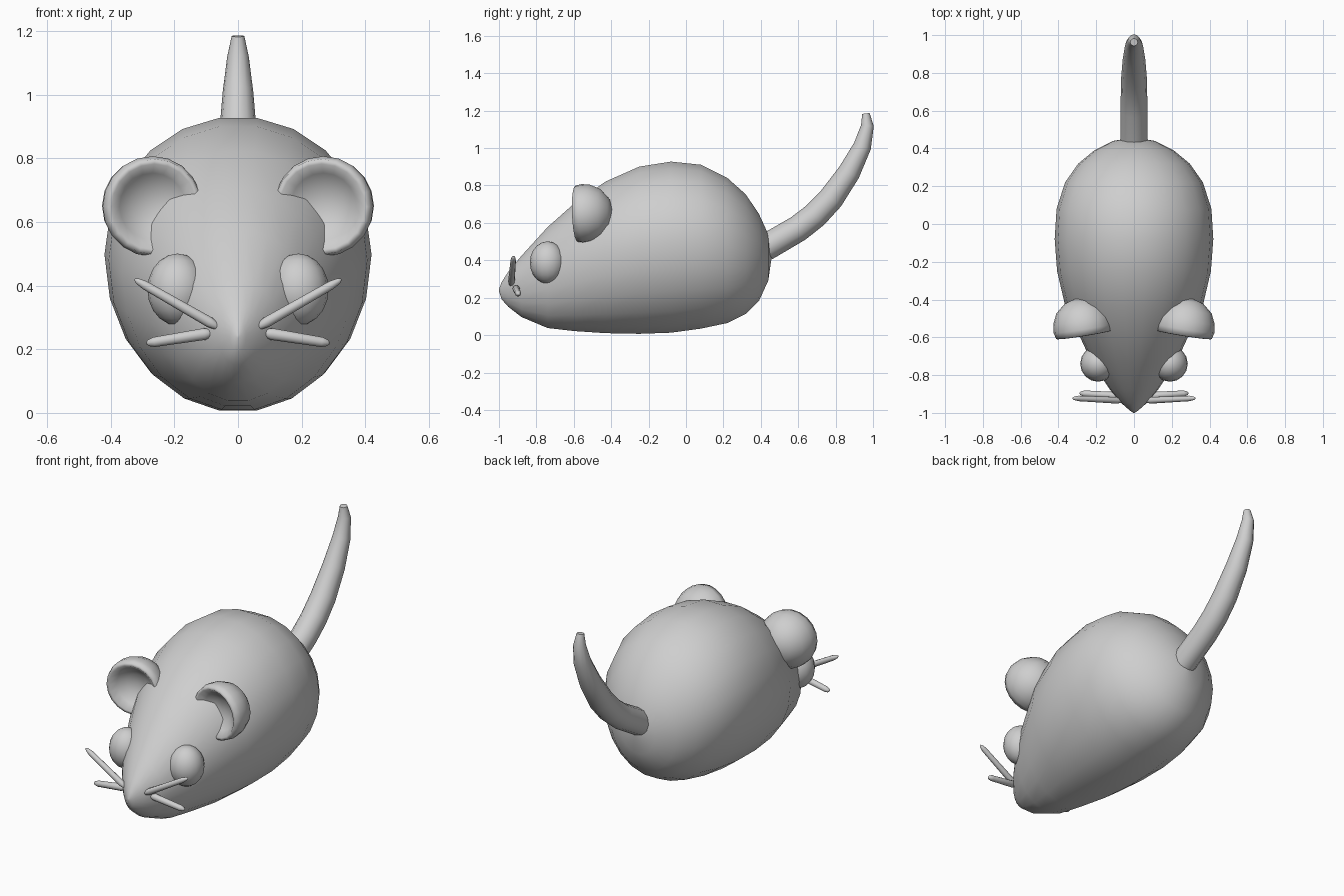
import bpy
import bmesh
from math import cos, sin, pi, radians
from mathutils import Vector, Matrix

cube = bpy.data.objects.get("Cube")
if cube:
    bpy.data.objects.remove(cube, do_unlink=True)

GREY = (0.62, 0.62, 0.62, 1.0)
grey = bpy.data.materials.new("plain grey")
grey.use_nodes = True
grey.diffuse_color = GREY
grey.node_tree.nodes["Principled BSDF"].inputs["Base Color"].default_value = GREY


def finish(name, bm, mirrored=False):
    """Turn a bmesh into a smooth object, optionally mirrored across x."""
    bmesh.ops.remove_doubles(bm, verts=bm.verts, dist=0.0005)
    bmesh.ops.recalc_face_normals(bm, faces=bm.faces)
    mesh = bpy.data.meshes.new(name)
    bm.to_mesh(mesh)
    bm.free()
    mesh.materials.append(grey)
    obj = bpy.data.objects.new(name, mesh)
    bpy.context.collection.objects.link(obj)
    bpy.ops.object.select_all(action='DESELECT')
    obj.select_set(True)
    bpy.context.view_layer.objects.active = obj
    bpy.ops.object.shade_smooth_by_angle(angle=radians(75))
    if mirrored:
        obj.modifiers.new("Mirror", 'MIRROR').use_mirror_merge = False
    return obj


def loft(rings):
    """Skin a list of point rings and close both ends."""
    bm = bmesh.new()
    loops = [[bm.verts.new(p) for p in ring] for ring in rings]
    for a, b in zip(loops, loops[1:]):
        for i in range(len(a)):
            j = (i + 1) % len(a)
            bm.faces.new((a[i], a[j], b[j], b[i]))
    for end in (loops[0], loops[-1]):
        centre = bm.verts.new(sum((v.co for v in end), Vector()) / len(end))
        for i in range(len(end)):
            bm.faces.new((end[i], end[(i + 1) % len(end)], centre))
    bmesh.ops.dissolve_degenerate(bm, edges=bm.edges, dist=0.0005)
    return bm


def tube(path, radii, sides):
    """Round tube along a path with a radius at every point."""
    points = [Vector(p) for p in path]
    rings = []
    for i, p in enumerate(points):
        ahead = points[min(i + 1, len(points) - 1)]
        behind = points[max(i - 1, 0)]
        t = (ahead - behind).normalized()
        side = Vector((1, 0, 0)) if abs(t.x) < 0.5 else Vector((0, 1, 0))
        u = (side - t * side.dot(t)).normalized()
        v = t.cross(u)
        rings.append([p + (u * cos(a) + v * sin(a)) * radii[i]
                      for a in (2 * pi * k / sides for k in range(sides))])
    return loft(rings)


# Body: (y, bottom, top, half width) from nose to rump
stations = [
    (-1.0, 0.235, 0.245, 0.004), (-0.985, 0.19, 0.285, 0.025),
    (-0.95, 0.15, 0.34, 0.065), (-0.88, 0.095, 0.425, 0.125),
    (-0.74, 0.035, 0.58, 0.22), (-0.6, 0.018, 0.705, 0.285),
    (-0.43, 0.006, 0.825, 0.365), (-0.25, 0.002, 0.905, 0.407),
    (-0.08, 0.008, 0.932, 0.42), (0.08, 0.03, 0.915, 0.41),
    (0.22, 0.06, 0.845, 0.365), (0.32, 0.11, 0.755, 0.295),
    (0.39, 0.18, 0.65, 0.21), (0.44, 0.29, 0.54, 0.11),
    (0.458, 0.415, 0.425, 0.004),
]
SIDES = 22
rings = []
for y, low, high, half in stations:
    mid = low + (high - low) * 0.53
    ring = []
    for k in range(SIDES):
        a = 2 * pi * k / SIDES
        s = sin(a)
        ring.append((half * cos(a), y, mid + s * (high - mid if s > 0 else mid - low)))
    rings.append(ring)
finish("body", loft(rings))

# Tail
tail_path = [(0, 0.425, 0.468), (0, 0.6, 0.57), (0, 0.69, 0.64), (0, 0.775, 0.73),
             (0, 0.872, 0.87), (0, 0.943, 1.01), (0, 0.97, 1.12), (0, 0.962, 1.185)]
finish("tail", tube(tail_path, [0.072, 0.071, 0.07, 0.068, 0.06, 0.048, 0.034, 0.02], 12))

# Ears: cupped domes, lathed about an axis that points back and outward
cup = [(0, 0.075), (0.06, 0.065), (0.105, 0.035), (0.135, 0.004), (0.15, 0.006),
       (0.158, 0.04), (0.153, 0.085), (0.128, 0.14), (0.075, 0.185), (0, 0.205)]
turn = Vector((0.16, 1, 0.04)).to_track_quat('Z', 'X').to_matrix()
centre = Vector((0.263, -0.592, 0.648))
ear = [[centre + turn @ Vector((r * cos(a), r * sin(a), h))
        for a in (2 * pi * k / 20 for k in range(20))] for r, h in cup]
finish("ears", loft(ear), mirrored=True)

# Eyes
bm = bmesh.new()
bmesh.ops.create_uvsphere(
    bm, u_segments=16, v_segments=10, radius=1,
    matrix=Matrix.Translation((0.19, -0.74, 0.388)) @ Matrix.Diagonal((0.095, 0.095, 0.113, 1)))
finish("eyes", bm, mirrored=True)


# Whiskers: slim rods with rounded ends
def whisker(name, start, end, root, tip):
    a, b = Vector(start), Vector(end)
    steps = [0, 0.03, 0.12, 0.5, 0.88, 0.97, 1]
    swell = [0.2, 0.65, 1, 1, 1, 0.65, 0.2]
    finish(name, tube([a.lerp(b, t) for t in steps],
                      [w * (root + (tip - root) * t) for t, w in zip(steps, swell)], 10),
           mirrored=True)


whisker("upper_whiskers", (0.058, -0.935, 0.267), (0.325, -0.922, 0.42), 0.018, 0.014)
whisker("lower_whiskers", (0.08, -0.91, 0.252), (0.288, -0.896, 0.219), 0.02, 0.016)
